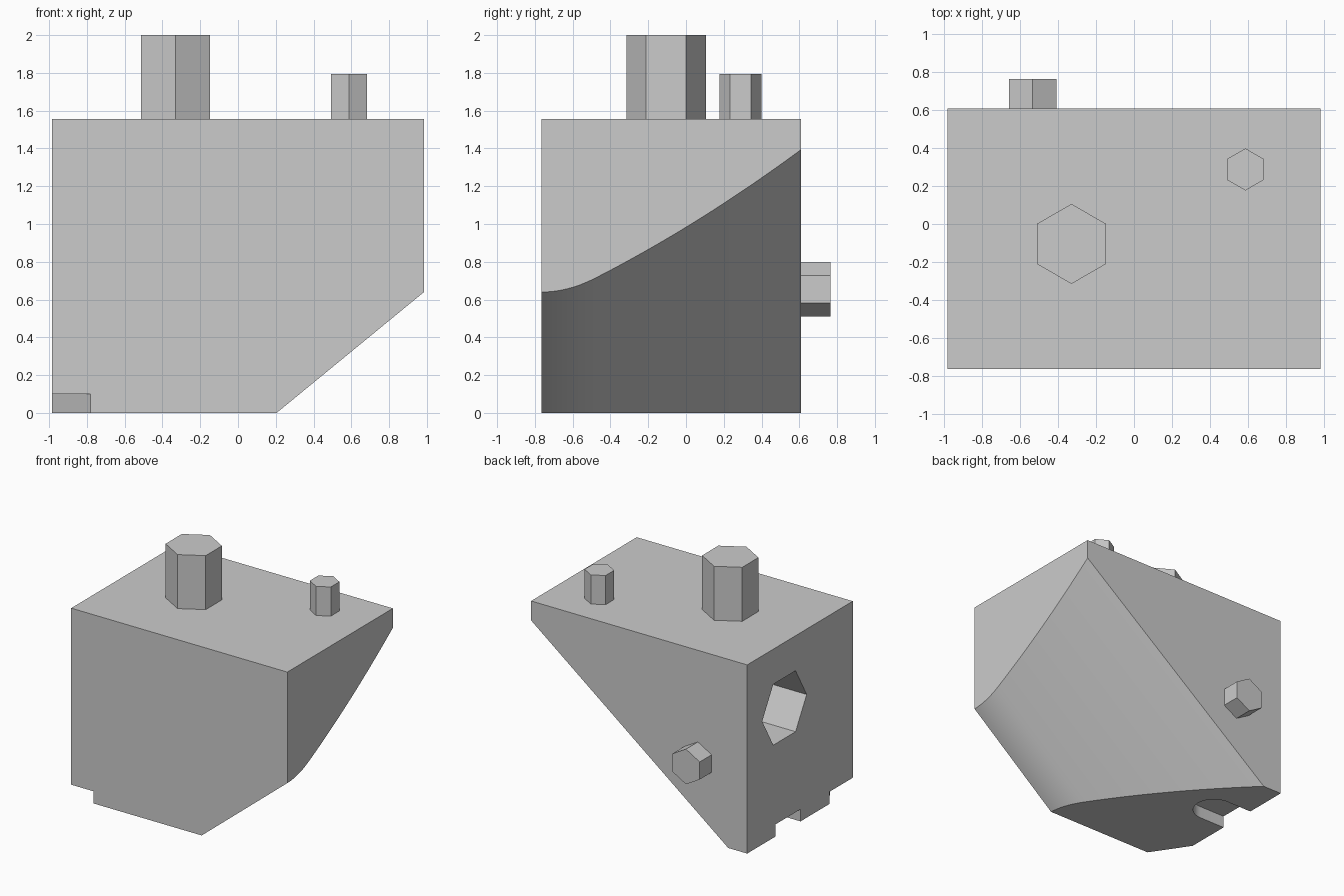
import bpy, bmesh, math
from mathutils import Vector, Matrix

cube = bpy.data.objects.get("Cube")
if cube:
    bpy.data.objects.remove(cube, do_unlink=True)

grey = bpy.data.materials.new("plain_grey")
grey.use_nodes = True
grey.diffuse_color = (0.6, 0.6, 0.6, 1)
grey.node_tree.nodes["Principled BSDF"].inputs["Base Color"].default_value = (0.6, 0.6, 0.6, 1)

LEFT, RIGHT = 0.985, -0.985
FRONT, BACK, TOP = -0.765, 0.61, 1.555


def loft(name, rings):
    """Closed solid skinned through rings of equal point count."""
    bm = bmesh.new()
    rows = [[bm.verts.new(p) for p in ring] for ring in rings]
    n = len(rows[0])
    for a, b in zip(rows, rows[1:]):
        for i in range(n):
            j = (i + 1) % n
            bm.faces.new((a[i], a[j], b[j], b[i]))
    bm.faces.new(rows[0][::-1])
    bm.faces.new(rows[-1])
    bmesh.ops.recalc_face_normals(bm, faces=bm.faces)
    mesh = bpy.data.meshes.new(name)
    bm.to_mesh(mesh)
    bm.free()
    mesh.materials.append(grey)
    obj = bpy.data.objects.new(name, mesh)
    bpy.context.collection.objects.link(obj)
    return obj


def prism(name, points, direction):
    step = Vector(direction)
    base = [Vector(p) for p in points]
    return loft(name, [base, [p + step for p in base]])


def hexagon(centre, radius, u, v):
    """Hexagon with a corner along v."""
    c, u, v = Vector(centre), Vector(u), Vector(v)
    angles = [math.radians(60 * k) for k in range(6)]
    return [c + radius * (math.sin(a) * u + math.cos(a) * v) for a in angles]


X, Y, Z = Matrix.Identity(3)


# Body: block whose lower left side is a sloping, curved undercut
def undercut_height(t):
    bend = 0.28
    if t < bend:
        return 0.64 + 0.51 * t * t / (2 * bend)
    return 0.64 + 0.51 * (t - bend / 2) + 0.104 * (t - bend) ** 2


slices = []
steps = 40
for i in range(steps + 1):
    f = i / steps
    y = FRONT + f * (BACK - FRONT)
    h = undercut_height(y - FRONT)
    slope = 0.82 - 0.044 * f
    slices.append([(RIGHT, y, 0), (LEFT - h / slope, y, 0), (LEFT, y, h),
                   (LEFT, y, TOP), (RIGHT, y, TOP)])
body = loft("body", slices)

# Cutters: hexagonal socket, chamfered front foot, rounded slot underneath
out = RIGHT - 0.1
socket = prism("socket_cutter", hexagon((out, 0.125, 1.015), 0.29, Z, Y), (0.6, 0, 0))
dx, dy = 0.205, 0.305
corner = prism("corner_cutter", [
    (RIGHT + 2 * dx, FRONT - dy, -0.1), (RIGHT - dx, FRONT + 2 * dy, -0.1),
    (RIGHT - dx, FRONT - dy, -0.1)], (0, 0, 0.2))
r, cx, cy = 0.163, -0.75, 0.078
arc = [math.radians(-90 + 180 * k / 24) for k in range(25)]
slot = prism("slot_cutter", [(out, cy - r, -0.1)]
             + [(cx + r * math.cos(a), cy + r * math.sin(a), -0.1) for a in arc]
             + [(out, cy + r, -0.1)], (0, 0, 0.2))

bpy.context.view_layer.objects.active = body
for cutter in (socket, corner, slot):
    cutter.hide_render = True
    mod = body.modifiers.new(cutter.name, 'BOOLEAN')
    mod.operation, mod.solver, mod.object = 'DIFFERENCE', 'EXACT', cutter
    bpy.ops.object.modifier_apply(modifier=mod.name)
    bpy.data.objects.remove(cutter, do_unlink=True)

bpy.ops.object.select_all(action='DESELECT')
body.select_set(True)
bpy.ops.object.shade_smooth_by_angle(angle=math.radians(20))

# Hexagonal pegs
prism("large_top_peg", hexagon((-0.33, -0.105, TOP), 0.211, X, Y), (0, 0, 2 - TOP))
prism("small_top_peg", hexagon((0.588, 0.288, TOP), 0.111, X, Y), (0, 0, 0.24))
prism("back_peg", hexagon((-0.535, BACK, 0.655), 0.145, X, Z), (0, 0.155, 0))
